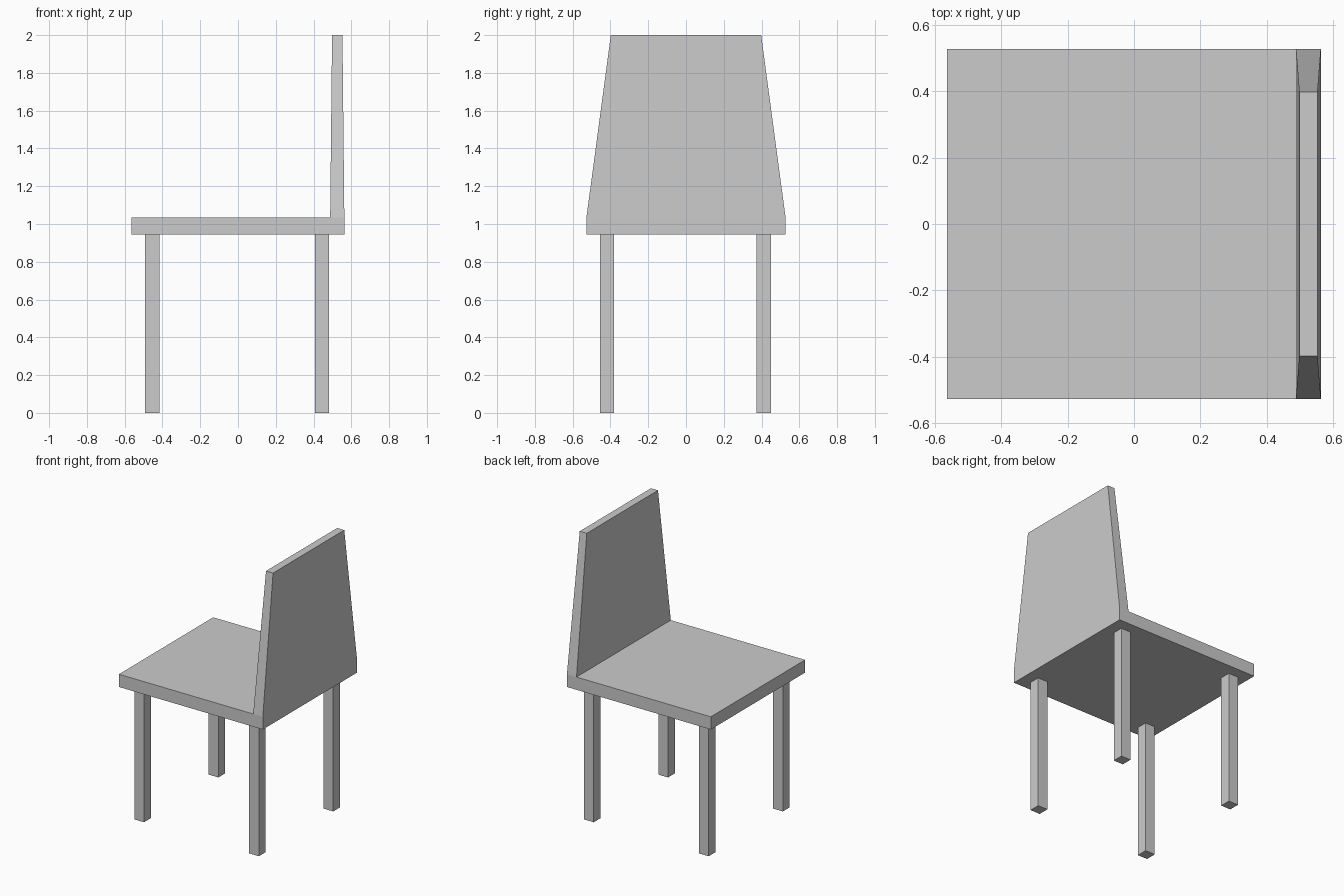
import bpy

cube = bpy.data.objects.get("Cube")
if cube:
    bpy.data.objects.remove(cube, do_unlink=True)

# Single plain grey finish
grey = bpy.data.materials.new("plain_grey")
grey.use_nodes = True
colour = (0.6, 0.6, 0.6, 1)
grey.diffuse_color = colour
grey.node_tree.nodes["Principled BSDF"].inputs["Base Color"].default_value = colour


def block(name, bottom, top):
    """Six-sided block between two rectangles given as (x0, x1, y0, y1, z)."""
    verts = []
    for x0, x1, y0, y1, z in (bottom, top):
        verts += [(x0, y0, z), (x1, y0, z), (x1, y1, z), (x0, y1, z)]
    faces = [(3, 2, 1, 0), (4, 5, 6, 7)]
    for i in range(4):
        j = (i + 1) % 4
        faces.append((i, j, j + 4, i + 4))
    mesh = bpy.data.meshes.new(name)
    mesh.from_pydata(verts, [], faces)
    mesh.materials.append(grey)
    obj = bpy.data.objects.new(name, mesh)
    bpy.context.collection.objects.link(obj)
    return obj


SEAT_X, SEAT_Y = 0.563, 0.527
SEAT_LOW, SEAT_TOP = 0.945, 1.035

# Flat seat slab
seat = (-SEAT_X, SEAT_X, -SEAT_Y, SEAT_Y)
block("seat", (*seat, SEAT_LOW), (*seat, SEAT_TOP))

# Tapered backrest rising from the seat edge
block("backrest",
      (0.488, SEAT_X, -SEAT_Y, SEAT_Y, SEAT_TOP),
      (0.498, 0.553, -0.398, 0.398, 2.0))

# Four square legs
LEG = 0.076
for end, x in (("front", -0.492), ("rear", 0.407)):
    for side, y in (("right", -0.456), ("left", 0.374)):
        foot = (x, x + LEG, y, y + LEG)
        block(f"{end}_{side}_leg", (*foot, 0), (*foot, SEAT_LOW))
